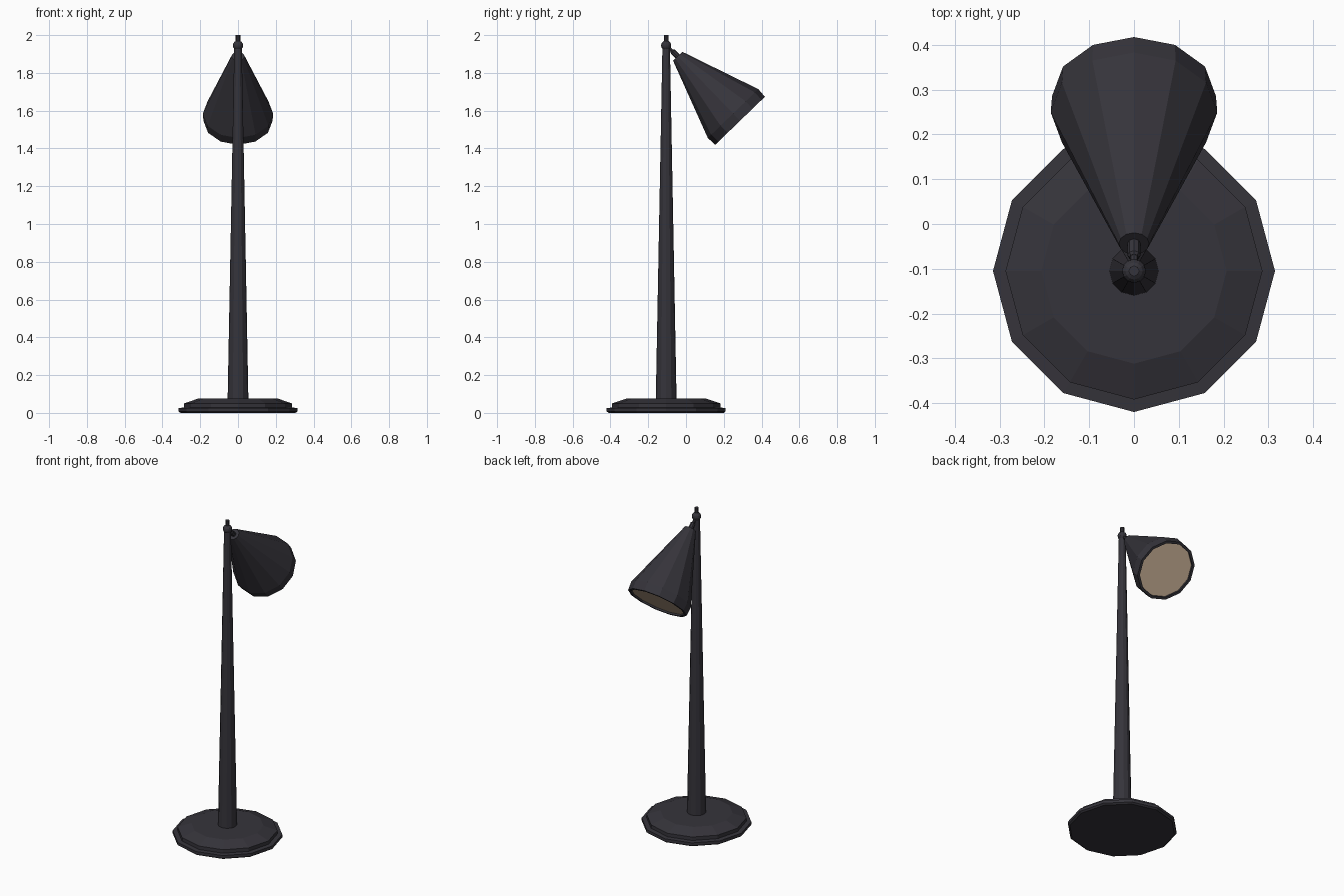
import bpy, bmesh, math
from mathutils import Vector

if "Cube" in bpy.data.objects:
    bpy.data.objects.remove(bpy.data.objects["Cube"])


def material(name, rgb):
    m = bpy.data.materials.new(name)
    m.diffuse_color = (*rgb, 1)
    m.use_nodes = True
    m.node_tree.nodes["Principled BSDF"].inputs["Base Color"].default_value = m.diffuse_color
    return m


DARK = material("charcoal metal", (0.036, 0.034, 0.043))
GLOW = material("warm tan", (0.71, 0.53, 0.37))


def lathe(name, profile, origin, axis=(0, 0, 1), sides=12, mat=DARK):
    """Spin (radius, height) points around an axis in the yz plane; ends are capped."""
    w = Vector(axis).normalized()
    u = Vector((1, 0, 0))
    v = w.cross(u)
    o = Vector(origin)
    bm = bmesh.new()
    rings = []
    for r, h in profile:
        ring = []
        for i in range(sides):
            a = 2 * math.pi * i / sides
            ring.append(bm.verts.new(o + w * h + (u * math.cos(a) + v * math.sin(a)) * r))
        rings.append(ring)
    for a, b in zip(rings, rings[1:]):
        for i in range(sides):
            j = (i + 1) % sides
            bm.faces.new((a[i], a[j], b[j], b[i]))
    bm.faces.new(rings[0][::-1])
    bm.faces.new(rings[-1])
    bmesh.ops.recalc_face_normals(bm, faces=bm.faces)
    me = bpy.data.meshes.new(name)
    bm.to_mesh(me)
    bm.free()
    me.materials.append(mat)
    ob = bpy.data.objects.new(name, me)
    bpy.context.collection.objects.link(ob)
    return ob


Y = -0.105                      # pole position
foot = (0, Y, 0)

# Stepped base and tapered pole
lathe("base", [(0.304, 0), (0.315, 0.008), (0.315, 0.026), (0.287, 0.028),
               (0.287, 0.05), (0.207, 0.077)], foot)
lathe("pole", [(0.055, 0.07), (0.02, 1.93)], foot)

# Ball joint and finial on top of the pole
ball = [(0.027 * math.sin(t), 1.945 - 0.027 * math.cos(t))
        for t in (math.pi * k / 8 for k in range(1, 8))]
lathe("ball_joint", ball, foot)
lathe("finial", [(0.012, 1.96), (0.012, 2.0)], foot, sides=8)

# Tilted conical shade, open at the bottom with a thin rim
neck = Vector((0, -0.044, 1.888))
tilt = Vector((0, 0.695, -0.719))
lathe("shade", [(0.034, 0), (0.186, 0.422), (0.183, 0.475), (0.168, 0.475),
                (0.168, 0.462)], neck, tilt)
lathe("lamp_panel", [(0.167, 0.461), (0.167, 0.465)], neck, tilt, mat=GLOW)

# Short arm with a collar between ball and shade
joint = Vector((0, Y, 1.945))
arm = neck - joint
reach = arm.length
lathe("arm", [(0.009, 0), (0.009, reach)], joint, arm, sides=8)
lathe("arm_collar", [(0.010, 0.042), (0.015, 0.048), (0.015, reach + 0.01)],
      joint, arm, sides=8)
